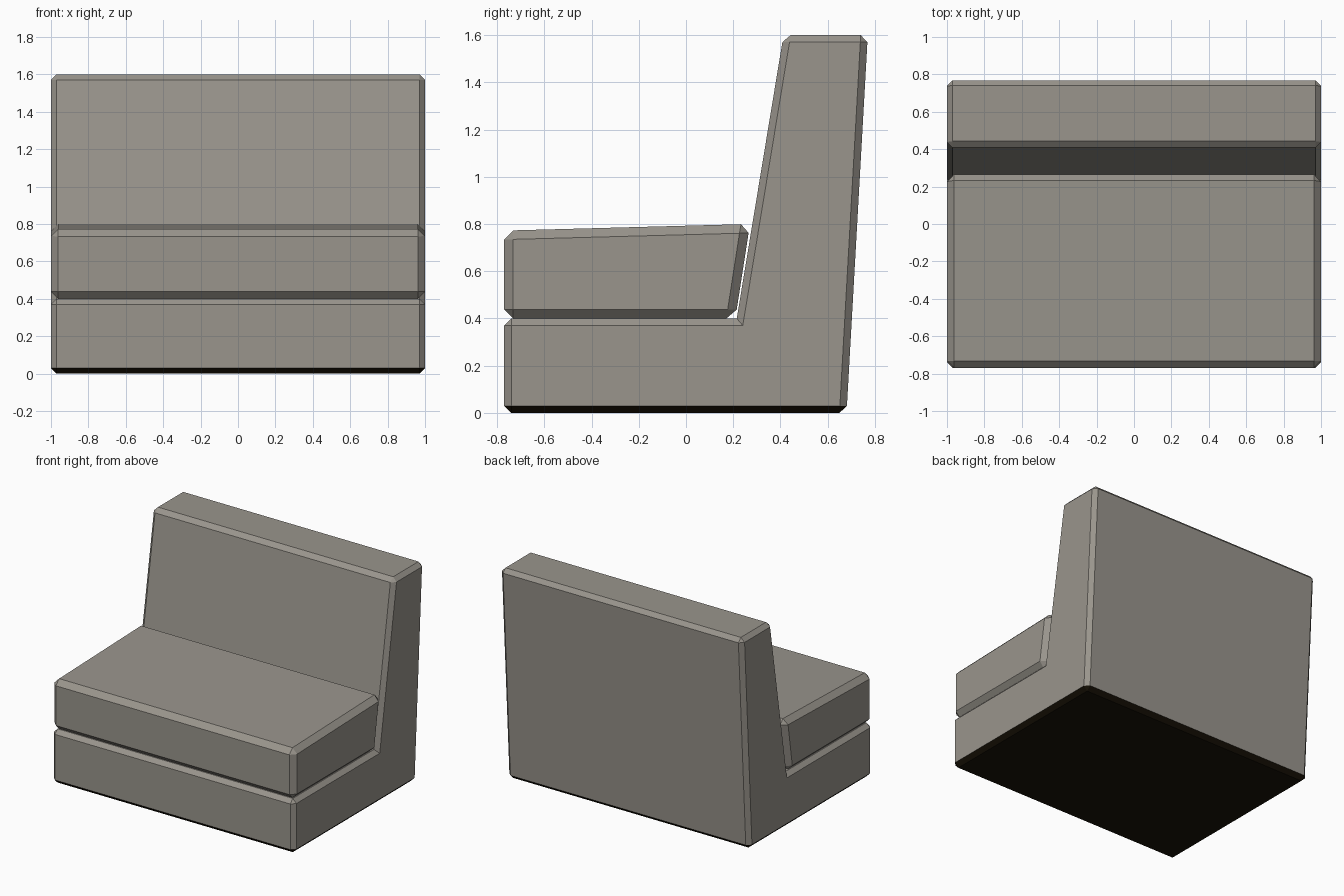
import bpy, bmesh

if "Cube" in bpy.data.objects:
    bpy.data.objects.remove(bpy.data.objects["Cube"], do_unlink=True)


def material(name, rgb):
    m = bpy.data.materials.new(name)
    m.use_nodes = True
    m.diffuse_color = (*rgb, 1)
    m.node_tree.nodes["Principled BSDF"].inputs["Base Color"].default_value = (*rgb, 1)
    return m


fabric = material("warm grey fabric", (0.32, 0.30, 0.265))
base = material("dark brown underside", (0.009, 0.006, 0.002))


def chamfered_extrusion(name, profile, chamfer, materials):
    """Extrude a side (y, z) profile across the width and chamfer its outer edges."""
    bm = bmesh.new()
    face = bm.faces.new([bm.verts.new((-1, y, z)) for y, z in profile])
    ext = bmesh.ops.extrude_face_region(bm, geom=[face])
    for v in ext["geom"]:
        if isinstance(v, bmesh.types.BMVert):
            v.co.x = 1
    bmesh.ops.recalc_face_normals(bm, faces=bm.faces[:])
    # The inner corner between seat and back stays sharp
    outer = [e for e in bm.edges if e.is_convex]
    bmesh.ops.bevel(bm, geom=outer, offset=chamfer, offset_type='OFFSET',
                    segments=1, profile=0.5, affect='EDGES', clamp_overlap=True)
    bm.normal_update()
    # Downward faces take the last material
    for f in bm.faces:
        f.material_index = len(materials) - 1 if f.normal.z < -0.5 else 0
    mesh = bpy.data.meshes.new(name)
    bm.to_mesh(mesh)
    bm.free()
    for m in materials:
        mesh.materials.append(m)
    obj = bpy.data.objects.new(name, mesh)
    bpy.context.scene.collection.objects.link(obj)
    return obj


# L-shaped body: seat base and leaning backrest
chamfered_extrusion("sofa_frame", [(-0.77, 0), (0.68, 0), (0.77, 1.6),
                                   (0.413, 1.6), (0.215, 0.4), (-0.77, 0.4)],
                    0.03, [fabric, base])

# Loose seat cushion
chamfered_extrusion("seat_cushion", [(-0.77, 0.4), (0.209, 0.4),
                                     (0.271, 0.8), (-0.77, 0.772)],
                    0.038, [fabric])
